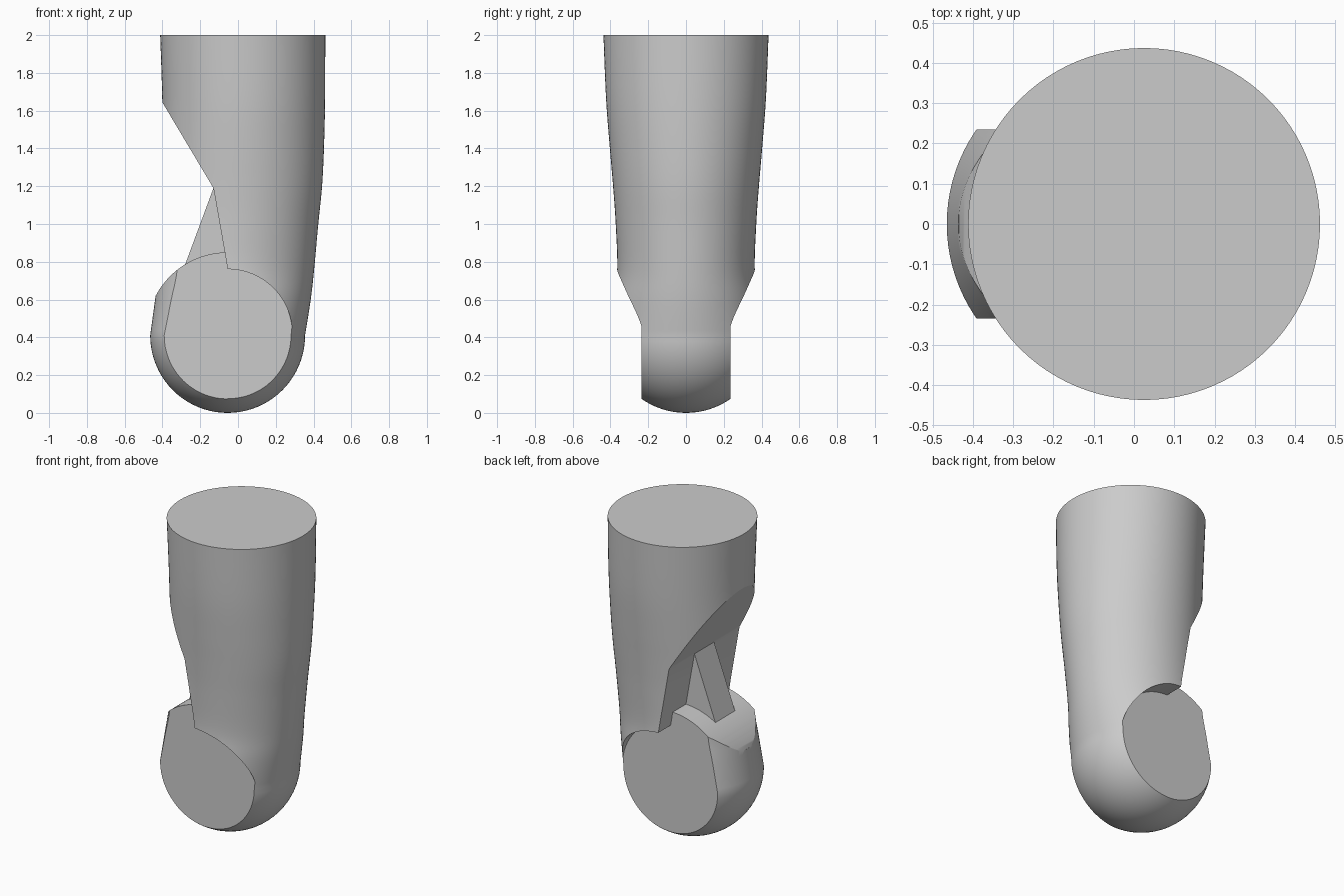
import bpy, bmesh
from math import sin, cos, pi, radians

cube = bpy.data.objects.get("Cube")
if cube:
    bpy.data.objects.remove(cube, do_unlink=True)

grey = bpy.data.materials.new("plain grey")
grey.use_nodes = True
COLOUR = (0.6, 0.6, 0.6, 1)
grey.diffuse_color = COLOUR
grey.node_tree.nodes["Principled BSDF"].inputs["Base Color"].default_value = COLOUR

JX, JZ = -0.055, 0.41          # joint axis
SIDES = 96
FLAT = 0.235                   # half thickness of the joint


def make_object(name, bm):
    bmesh.ops.recalc_face_normals(bm, faces=bm.faces)
    mesh = bpy.data.meshes.new(name)
    bm.to_mesh(mesh)
    bm.free()
    mesh.materials.append(grey)
    obj = bpy.data.objects.new(name, mesh)
    bpy.context.collection.objects.link(obj)
    return obj


def prism(name, outline, y0, y1):
    """Extrude an x-z outline along y."""
    bm = bmesh.new()
    near = [bm.verts.new((x, y0, z)) for x, z in outline]
    far = [bm.verts.new((x, y1, z)) for x, z in outline]
    bm.faces.new(near)
    bm.faces.new(far)
    n = len(outline)
    for i in range(n):
        j = (i + 1) % n
        bm.faces.new((near[i], near[j], far[j], far[i]))
    return make_object(name, bm)


def arc(r, start, end, n, cz):
    angles = [radians(start + (end - start) * i / n) for i in range(n + 1)]
    return [(JX + r * cos(a), cz + r * sin(a)) for a in angles]


def catmull(p, q, r, s, t):
    return tuple(0.5 * (2 * b + (c - a) * t + (2 * a - 5 * b + 4 * c - d) * t * t
                        + (3 * b - a - 3 * c + d) * t ** 3)
                 for a, b, c, d in zip(p, q, r, s))


# Limb sections: height, centre x, half width, half depth
keys = [(0.41, -0.055, 0.41, 0.41), (0.6, -0.027, 0.412, 0.385),
        (0.76, -0.008, 0.411, 0.364), (1.0, 0.012, 0.413, 0.372),
        (1.2, 0.022, 0.423, 0.386), (1.4, 0.027, 0.428, 0.403),
        (1.66, 0.03, 0.431, 0.423), (2.0, 0.025, 0.437, 0.437)]
sections = []
for i in range(1, 20):         # rounded lower end
    a = -pi / 2 * (1 - i / 20)
    r = JZ * cos(a)
    sections.append((JZ + JZ * sin(a), JX, r, r))
for i in range(len(keys) - 1):
    p, s = keys[max(i - 1, 0)], keys[min(i + 2, len(keys) - 1)]
    sections += [catmull(p, keys[i], keys[i + 1], s, t / 5) for t in range(5)]
sections.append(keys[-1])

# Limb body
bm = bmesh.new()
rings = []
for z, cx, a, b in sections:
    rings.append([bm.verts.new((cx + a * cos(2 * pi * k / SIDES),
                                b * sin(2 * pi * k / SIDES), z)) for k in range(SIDES)])
tip = bm.verts.new((JX, 0, 0))
for k in range(SIDES):
    m = (k + 1) % SIDES
    bm.faces.new((tip, rings[0][m], rings[0][k]))
    for lo, hi in zip(rings, rings[1:]):
        bm.faces.new((lo[k], lo[m], hi[m], hi[k]))
bm.faces.new(rings[-1])
limb = make_object("limb", bm)

# Bend notch with a round floor, and flat recesses on both sides of the joint
notch = [(-0.13, 1.19), (-0.07, 0.85)] + arc(0.43, 92, 152, 32, 0.42)
notch += [(-0.8, 0.62), (-0.8, 2.315)]
recess = [(-0.07, 0.85)] + arc(0.343, 90, -90, 48, 0.418) + [(-0.8, 0.0), (-0.8, 0.95)]
cutters = [prism("notch_cutter", notch, -0.8, 0.8)]
for side in (-1, 1):
    cutters.append(prism("side_cutter", recess, side * FLAT, side * 0.8))

bpy.context.view_layer.objects.active = limb
for cutter in cutters:
    cutter.hide_render = True
    mod = limb.modifiers.new("cut", "BOOLEAN")
    mod.operation = "DIFFERENCE"
    mod.solver = "EXACT"
    mod.object = cutter
    bpy.ops.object.modifier_apply(modifier=mod.name)
    bpy.data.objects.remove(cutter, do_unlink=True)

# Web bridging the notch and the joint
prism("web", [(-0.13, 1.19), (-0.28, 0.785), (-0.2, 0.7), (-0.03, 0.75)], -0.1, 0.1)

bpy.ops.object.select_all(action="DESELECT")
limb.select_set(True)
bpy.context.view_layer.objects.active = limb
bpy.ops.object.shade_smooth_by_angle(angle=radians(25))
